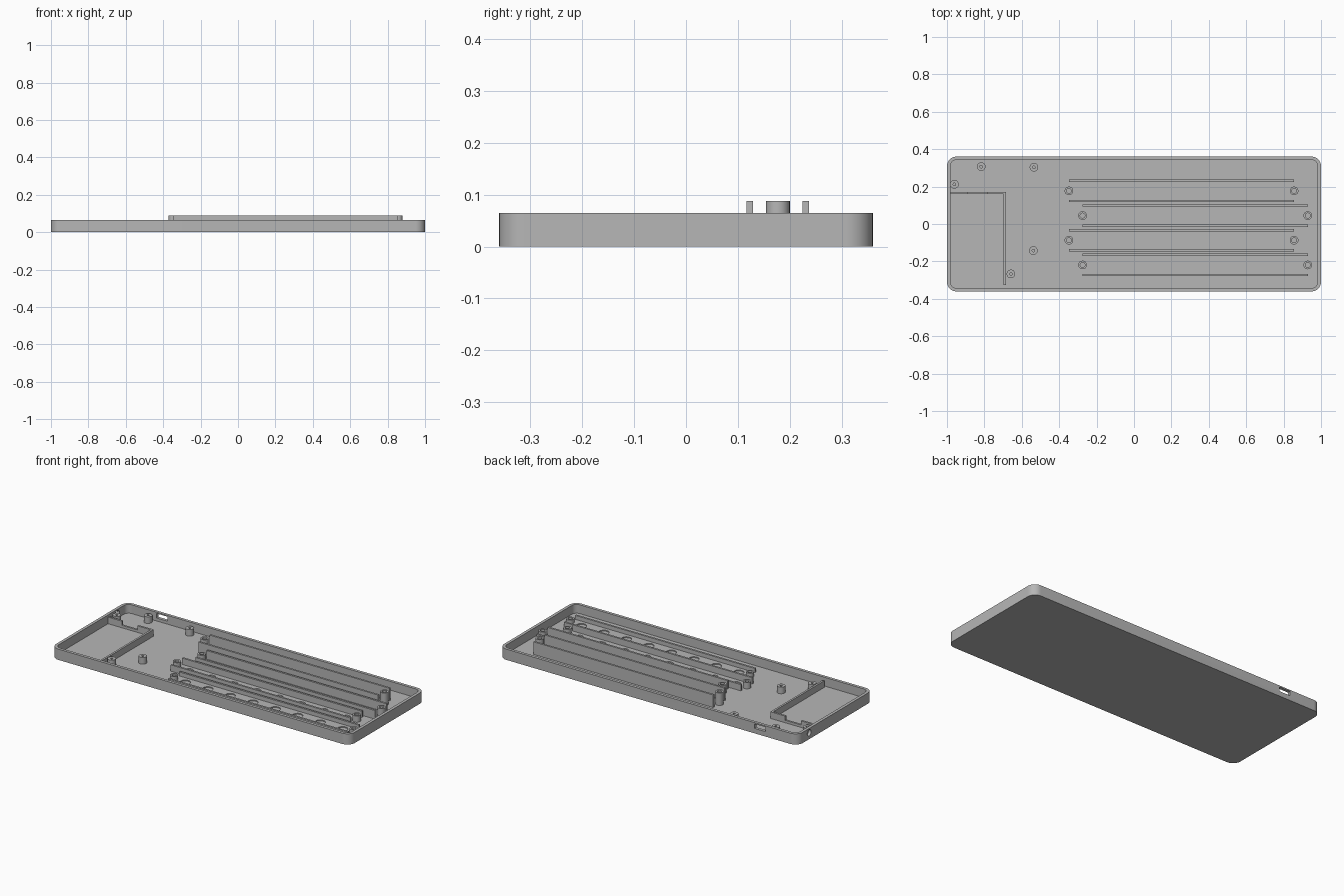
import bpy, bmesh, math
from mathutils import Matrix, Vector

cube = bpy.data.objects.get("Cube")
if cube:
    bpy.data.objects.remove(cube, do_unlink=True)

LENGTH, WIDTH, HEIGHT = 2.0, 0.72, 0.065
WALL, FLOOR = 0.018, 0.012

grey = bpy.data.materials.new("matte grey plastic")
grey.use_nodes = True
colour = (0.47, 0.47, 0.47, 1)
grey.diffuse_color = colour
grey.node_tree.nodes["Principled BSDF"].inputs["Base Color"].default_value = colour
parts = []


def finish(name, bm):
    bmesh.ops.recalc_face_normals(bm, faces=bm.faces)
    mesh = bpy.data.meshes.new(name)
    bm.to_mesh(mesh)
    bm.free()
    mesh.materials.append(grey)
    obj = bpy.data.objects.new(name, mesh)
    bpy.context.collection.objects.link(obj)
    parts.append(obj)
    return obj


def add_box(bm, x0, x1, y0, y1, z0, z1):
    size = Matrix.Diagonal((x1 - x0, y1 - y0, z1 - z0, 1))
    centre = Vector((x0 + x1, y0 + y1, z0 + z1)) / 2
    bmesh.ops.create_cube(bm, size=1, matrix=Matrix.Translation(centre) @ size)


def add_cylinder(bm, radius, depth, matrix):
    bmesh.ops.create_cone(bm, cap_ends=True, segments=32, radius1=radius,
                          radius2=radius, depth=depth, matrix=matrix)


def rounded_slab(name, length, width, radius, z0, z1):
    bm = bmesh.new()
    ring = []
    for quarter, (sx, sy) in enumerate([(1, 1), (-1, 1), (-1, -1), (1, -1)]):
        for step in range(13):
            a = (quarter + step / 12) * math.pi / 2
            ring.append(bm.verts.new((sx * (length / 2 - radius) + radius * math.cos(a),
                                      sy * (width / 2 - radius) + radius * math.sin(a), z0)))
    base = bm.faces.new(ring)
    top = bmesh.ops.extrude_face_region(bm, geom=[base])["geom"]
    bmesh.ops.translate(bm, vec=(0, 0, z1 - z0),
                        verts=[v for v in top if isinstance(v, bmesh.types.BMVert)])
    return finish(name, bm)


def cut(target, cutter):
    cutter.hide_render = True
    mod = target.modifiers.new("cut", "BOOLEAN")
    mod.operation, mod.solver, mod.object = "DIFFERENCE", "EXACT", cutter
    bpy.context.view_layer.objects.active = target
    bpy.ops.object.modifier_apply(modifier=mod.name)
    parts.remove(cutter)
    bpy.data.objects.remove(cutter, do_unlink=True)


def tube(name, x, y, radius, bore, top):
    # standing post with a blind screw hole
    bm = bmesh.new()
    count = 24
    profile = [(radius, FLOOR - 0.002), (radius, top), (bore, top), (bore, FLOOR + 0.003)]
    rings = [[bm.verts.new((x + r * math.cos(math.tau * i / count),
                            y + r * math.sin(math.tau * i / count), z))
              for i in range(count)] for r, z in profile]
    for low, high in zip(rings, rings[1:]):
        for i in range(count):
            j = (i + 1) % count
            bm.faces.new((low[i], low[j], high[j], high[i]))
    bm.faces.new(rings[0])
    bm.faces.new(rings[-1])
    finish(name, bm)


# Rows of rails: y centre, x start, x end, top height
rows = [(0.177, -0.348, 0.856, 0.088),
        (0.045, -0.275, 0.929, 0.064),
        (-0.087, -0.348, 0.856, 0.050),
        (-0.219, -0.275, 0.929, 0.036)]

# Tray shell
tray = rounded_slab("tray", LENGTH, WIDTH, 0.05, 0, HEIGHT)
cut(tray, rounded_slab("tray_hollow", LENGTH - 2 * WALL, WIDTH - 2 * WALL,
                       0.05 - WALL, FLOOR, HEIGHT + 0.05))

# Shallow round recesses along each row
bm = bmesh.new()
for y, x0, x1, top in rows:
    pitch = (x1 - x0) / 8
    for i in range(8):
        add_cylinder(bm, 0.029, 0.02,
                     Matrix.Translation((x0 + (i + 0.5) * pitch, y, FLOOR + 0.004)))
cut(tray, finish("recess_cutter", bm))

# Connector slot in the back wall
bm = bmesh.new()
add_box(bm, -0.785, -0.71, 0.3, 0.4, 0.03, 0.057)
cut(tray, finish("slot_cutter", bm))

# Round socket in the side wall
bm = bmesh.new()
add_cylinder(bm, 0.019, 0.08,
             Matrix.Translation((-1, 0.25, 0.039)) @ Matrix.Rotation(math.pi / 2, 4, "Y"))
cut(tray, finish("socket_cutter", bm))

# Rails and end posts
for n, (y, x0, x1, top) in enumerate(rows, 1):
    for side, offset in (("back", 0.054), ("front", -0.054)):
        bm = bmesh.new()
        add_box(bm, x0, x1, y + offset - 0.006, y + offset + 0.006, FLOOR - 0.002, top)
        finish(f"{side}_rail_{n}", bm)
    for end, x in (("right", x0), ("left", x1)):
        tube(f"{end}_rail_post_{n}", x, y, 0.023, 0.013, top)

# Board mounting posts
mounts = [(-0.96, 0.212), (-0.817, 0.307), (-0.535, 0.303), (-0.538, -0.142), (-0.658, -0.267)]
for n, (x, y) in enumerate(mounts, 1):
    tube(f"mounting_post_{n}", x, y, 0.023, 0.007, 0.052)

# Compartment walls, the long one notched for wires
bm = bmesh.new()
add_box(bm, -0.99, -0.685, 0.16, 0.172, FLOOR - 0.002, 0.052)
divider = finish("compartment_back_wall", bm)
bm = bmesh.new()
add_box(bm, -0.89, -0.785, 0.1, 0.2, 0.027, 0.1)
cut(divider, finish("notch_cutter", bm))
bm = bmesh.new()
add_box(bm, -0.697, -0.685, -0.327, 0.16, FLOOR - 0.002, 0.052)
finish("compartment_side_wall", bm)

# Smooth round surfaces, keep edges crisp
bpy.ops.object.select_all(action="DESELECT")
for obj in parts:
    obj.select_set(True)
bpy.context.view_layer.objects.active = tray
bpy.ops.object.shade_smooth_by_angle(angle=math.radians(30))
